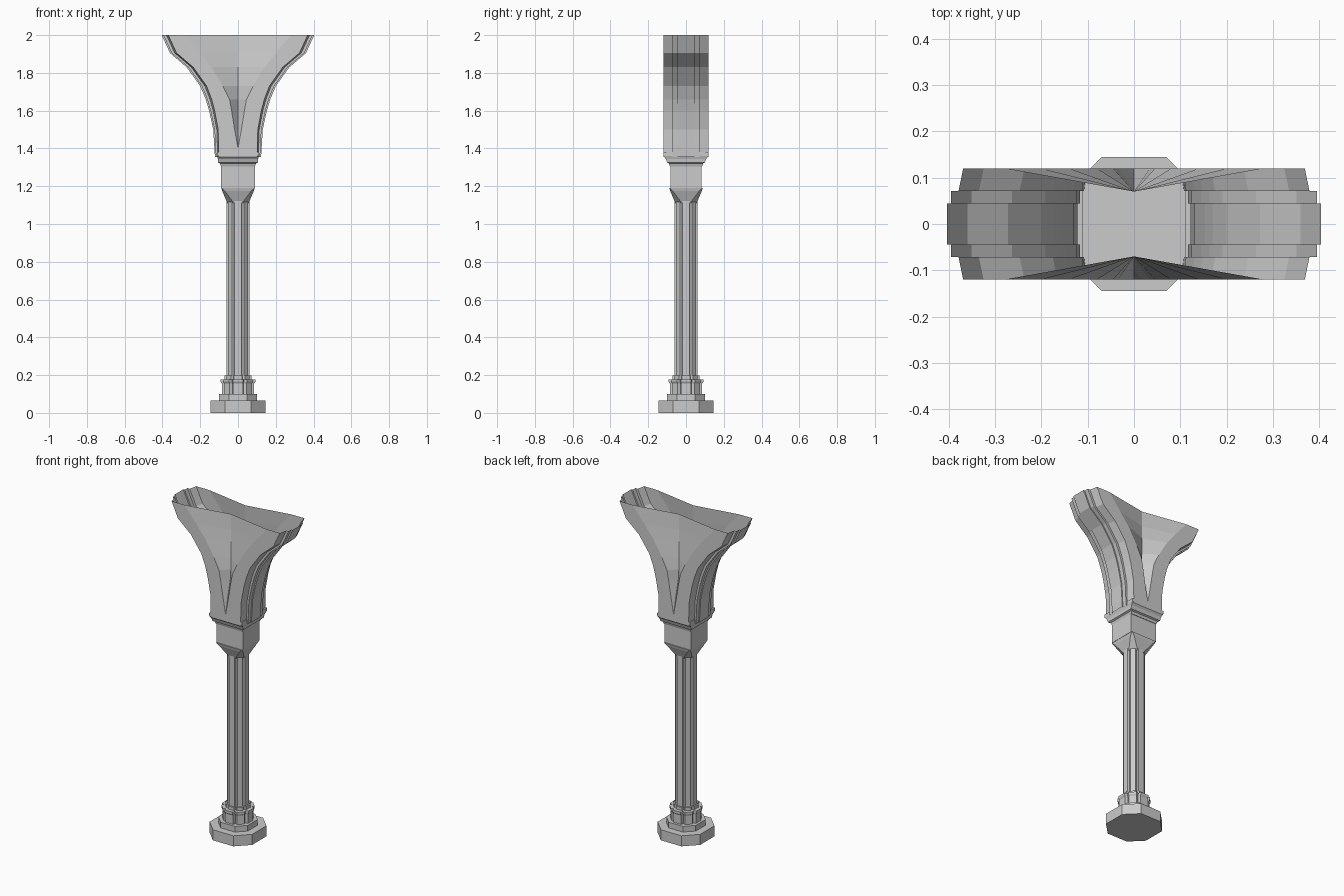
import bpy, bmesh

if "Cube" in bpy.data.objects:
    bpy.data.objects.remove(bpy.data.objects["Cube"])

def loft(name, rings, cap_bottom=True, cap_top=True):
    """Skin a stack of equal-length closed rings."""
    bm = bmesh.new()
    rows = [[bm.verts.new(p) for p in r] for r in rings]
    n = len(rows[0])
    for a, b in zip(rows, rows[1:]):
        for i in range(n):
            j = (i + 1) % n
            bm.faces.new((a[i], a[j], b[j], b[i]))
    if cap_bottom:
        bm.faces.new(rows[0][::-1])
    if cap_top:
        bm.faces.new(rows[-1])
    bmesh.ops.remove_doubles(bm, verts=bm.verts, dist=1e-5)
    bmesh.ops.recalc_face_normals(bm, faces=bm.faces)
    me = bpy.data.meshes.new(name)
    bm.to_mesh(me)
    bm.free()
    ob = bpy.data.objects.new(name, me)
    bpy.context.collection.objects.link(ob)
    return ob

def four_way(quadrant, z, s=1.0):
    """Rotate a quarter outline four times into a ring at height z."""
    ring, pts = [], list(quadrant)
    for _ in range(4):
        ring += [(x * s, y * s, z) for x, y in pts]
        pts = [(-y, x) for x, y in pts]
    return ring

def rect(x, y, z):
    return [(x, -y, z), (x, y, z), (-x, y, z), (-x, -y, z)]

OCT = [(1, 0.48), (0.48, 1)]
CLUSTER = [(.061, .018), (.049, .021), (.053, .032),
           (.032, .053), (.021, .049), (.018, .061)]

# Octagonal plinth and stepped base
loft("plinth", [four_way(OCT, 0, .145), four_way(OCT, .065, .145)])
loft("base_step", [four_way(OCT, .065, .1), four_way(OCT, .1, .1)])
loft("base_cluster", [four_way(CLUSTER, z, s) for z, s in
                      ((.1, 1.4), (.155, 1.4), (.165, 1.5), (.178, 1.5))])
loft("base_collar", [four_way(CLUSTER, .178, 1.15), four_way(CLUSTER, .197, 1.15)])

# Clustered shaft
loft("shaft", [four_way(CLUSTER, .19), four_way(CLUSTER, 1.13)])

# Capital flaring from the shaft to a square
loft("capital_flare", [four_way([(.056, .022), (.022, .056)], 1.11),
                       four_way([(.084, .07), (.07, .084)], 1.175),
                       four_way([(.088, .087), (.087, .088)], 1.19)])
# Square block and the moulding above it
loft("capital_block", [rect(.09, .082, 1.19), rect(.09, .082, 1.31)])
loft("impost_moulding", [rect(x, y, z) for x, y, z in
     ((.09, .085, 1.305), (.095, .09, 1.32), (.105, .1, 1.325),
      (.107, .107, 1.345), (.112, .12, 1.36), (.112, .12, 1.38))])

# Flared springer: height, outer x, inner panel x, crease y
ROWS = [(1.355, .122, 0, .12), (1.4, .125, 0, .12), (1.5, .131, .018, .1),
        (1.6, .153, .034, .075), (1.66, .171, .045, .07), (1.73, .2, .08, .07),
        (1.83, .272, .14, .07), (1.905, .36, .2, .07), (2, .404, .28, .07)]

def springer_ring(z, xo, xi, yc):
    k = .6 + .4 * min(1, (z - 1.355) / .4)
    # right half from the front crease round to the back crease
    front = [(0, -yc), (xi, -.12), (xo - .035 * k, -.12), (xo - .025 * k, -.071),
             (xo - .009 * k, -.071), (xo - .009 * k, -.044), (xo, -.044)]
    half = front + [(x, -y) for x, y in reversed(front)]
    other = [(-x, y) for x, y in reversed(half[1:-1])]
    return [(x, y, z) for x, y in half + other]

loft("vault_springer", [springer_ring(*r) for r in ROWS], False, False)
